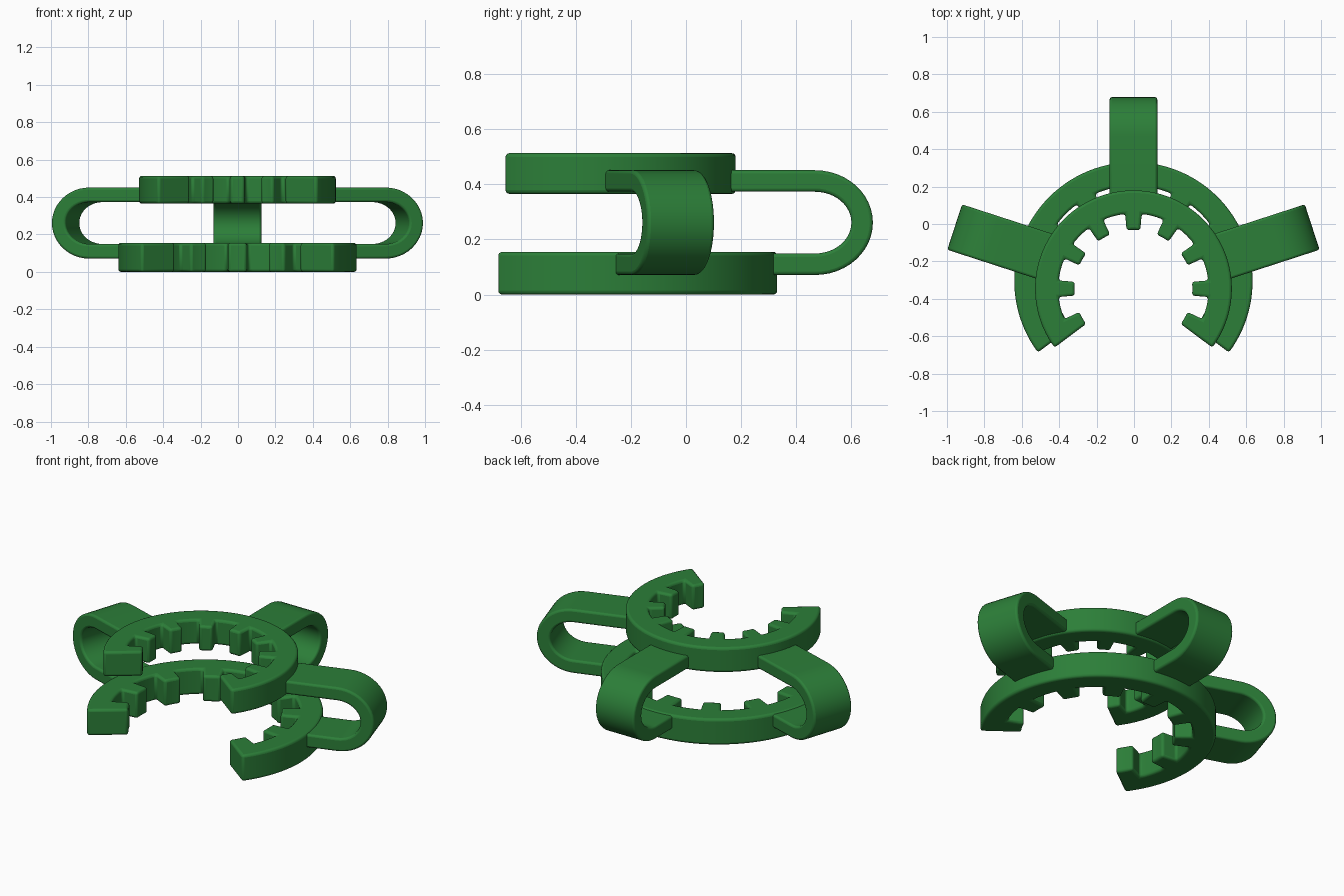
import bpy, bmesh
from math import sin, cos, pi, radians
from mathutils import Matrix

if "Cube" in bpy.data.objects:
    bpy.data.objects.remove(bpy.data.objects["Cube"])

green = bpy.data.materials.new("green_plastic")
green.diffuse_color = (0.025, 0.21, 0.04, 1)
green.use_nodes = True
green.node_tree.nodes["Principled BSDF"].inputs["Base Color"].default_value = green.diffuse_color


def extruded(name, outline, vec, matrix, bevel):
    """Solid made by extruding a closed outline, with rounded edges."""
    bm = bmesh.new()
    face = bm.faces.new([bm.verts.new(p) for p in outline])
    ext = bmesh.ops.extrude_face_region(bm, geom=[face])
    bmesh.ops.translate(bm, vec=vec, verts=[v for v in ext["geom"] if isinstance(v, bmesh.types.BMVert)])
    bmesh.ops.recalc_face_normals(bm, faces=bm.faces)
    me = bpy.data.meshes.new(name)
    bm.to_mesh(me)
    bm.free()
    ob = bpy.data.objects.new(name, me)
    bpy.context.collection.objects.link(ob)
    ob.matrix_world = matrix
    me.materials.append(green)
    mod = ob.modifiers.new("rounded_edges", "BEVEL")
    mod.width = bevel
    mod.segments = 3
    mod.limit_method = "ANGLE"
    mod.angle_limit = radians(40)
    bpy.ops.object.select_all(action="DESELECT")
    ob.select_set(True)
    bpy.context.view_layer.objects.active = ob
    bpy.ops.object.shade_smooth_by_angle(angle=radians(35))
    return ob


def arc(r, a0, a1, n):
    return [(r * cos(radians(a0 + (a1 - a0) * i / n)),
             r * sin(radians(a0 + (a1 - a0) * i / n)), 0) for i in range(n + 1)]


def toothed_ring(name, r_out, r_in, r_tip, cy, z0, z1):
    """Open C ring with nine inner teeth, the last ones flush with the ends."""
    tip = 6.7
    root = 6.3
    pts = arc(r_out, -30 - tip, 210 + tip, 80)
    for k in range(8, -1, -1):
        a = -30 + 30 * k
        pts += arc(r_tip, a + tip, a - tip, 3)
        if k:
            pts += arc(r_in, a - root, a - 30 + root, 6)
    return extruded(name, pts, (0, 0, z1 - z0), Matrix.Translation((-0.003, cy, z0)), 0.014)


# Upper and lower jaws
toothed_ring("upper_jaw", 0.526, 0.402, 0.315, -0.346, 0.365, 0.513)
toothed_ring("lower_jaw", 0.637, 0.51, 0.415, -0.306, 0.0, 0.155)


# Spring loops: U-shaped strips joining the two jaws
def loop_outline():
    zc, n = 0.261, 24
    cx, w = 0.795, 0.255
    outer = [(cx + 0.21 * cos(t), zc + 0.19 * sin(t)) for t in (pi / 2 - pi * i / n for i in range(n + 1))]
    inner = [(cx + 0.132 * cos(t), zc + 0.112 * sin(t)) for t in (-pi / 2 + pi * i / n for i in range(n + 1))]
    path = [(0.45, zc + 0.19)] + outer + [(0.55, zc - 0.19), (0.55, zc - 0.112)] + inner + [(0.45, zc + 0.112)]
    return [(x, -w / 2, z) for x, z in path], (0, w, 0)


for side, angle in (("right", 18), ("back", 90), ("left", 162)):
    outline, depth = loop_outline()
    place = Matrix.Translation((-0.003, -0.327, 0)) @ Matrix.Rotation(radians(angle), 4, "Z")
    extruded(side + "_spring_loop", outline, depth, place, 0.012)
